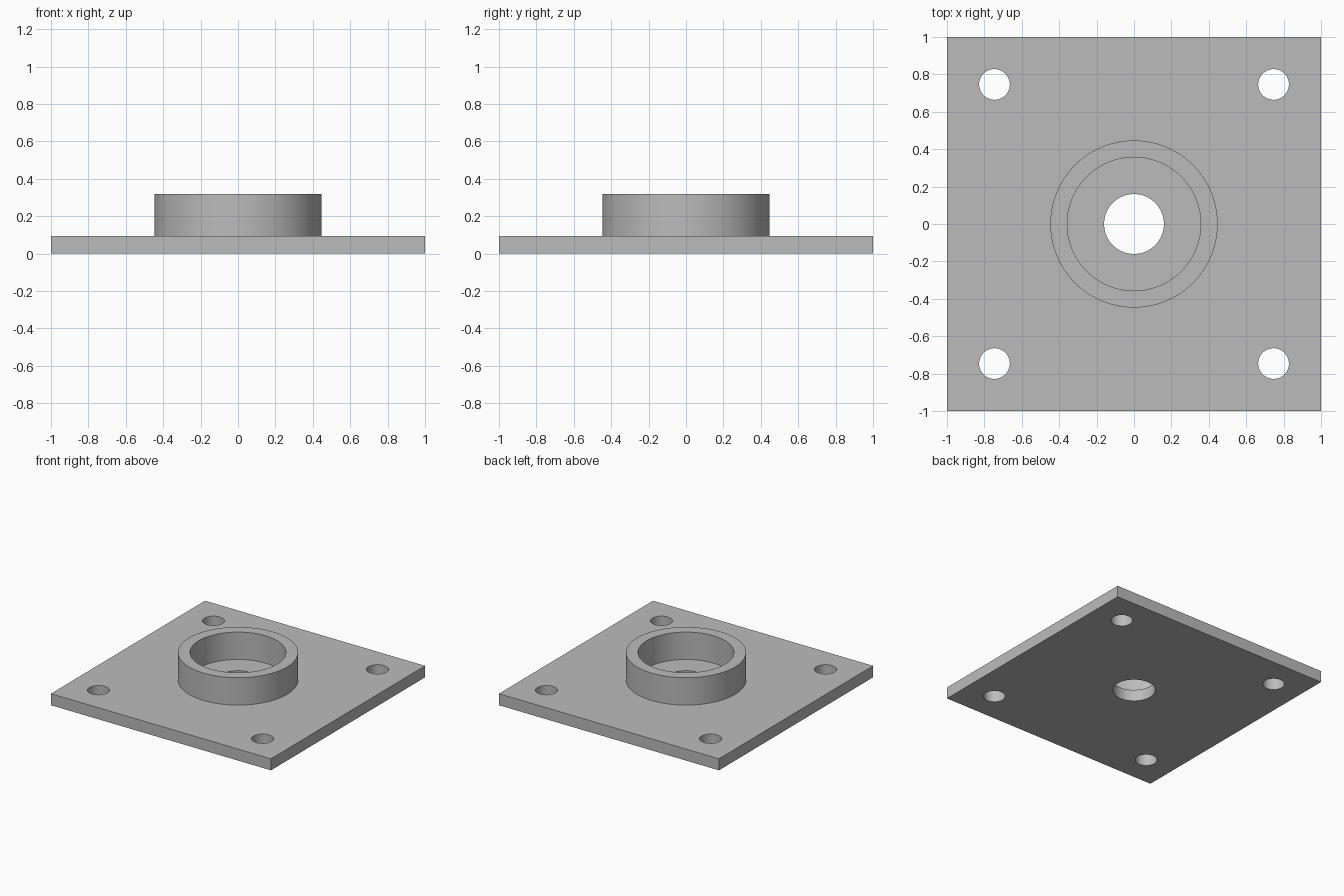
import bpy
import math

PLATE_TOP = 0.095
RING_TOP = 0.32

default = bpy.data.objects.get("Cube")
if default:
    bpy.data.objects.remove(default, do_unlink=True)

# One plain grey for the whole part
grey = bpy.data.materials.new("plain grey")
grey.use_nodes = True
colour = (0.5, 0.5, 0.5, 1)
grey.diffuse_color = colour
grey.node_tree.nodes["Principled BSDF"].inputs["Base Color"].default_value = colour


def cylinder(name, radius, low, high, x=0, y=0, sides=96):
    bpy.ops.mesh.primitive_cylinder_add(
        vertices=sides, radius=radius, depth=high - low, location=(x, y, (low + high) / 2))
    obj = bpy.context.object
    obj.name = name
    return obj


def combine(target, tool, operation):
    mod = target.modifiers.new(tool.name, "BOOLEAN")
    mod.operation = operation
    mod.solver = "EXACT"
    mod.object = tool
    bpy.context.view_layer.objects.active = target
    bpy.ops.object.modifier_apply(modifier=mod.name)
    bpy.data.objects.remove(tool, do_unlink=True)


# Square base plate
bpy.ops.mesh.primitive_cube_add(size=1, location=(0, 0, PLATE_TOP / 2))
flange = bpy.context.object
flange.name = "flange_plate"
flange.scale = (2, 2, PLATE_TOP)
bpy.ops.object.transform_apply(location=True, rotation=False, scale=True)

# Raised collar, hollow down to the plate's upper face
collar = cylinder("collar", 0.447, PLATE_TOP / 2, RING_TOP)
combine(collar, cylinder("collar_bore", 0.357, PLATE_TOP, 1), "DIFFERENCE")
combine(flange, collar, "UNION")

# Centre hole and four corner bolt holes
combine(flange, cylinder("centre_hole", 0.16, -1, 1), "DIFFERENCE")
for x in (-1, 1):
    for y in (-1, 1):
        hole = cylinder("bolt_hole", 0.082, -1, 1, x * 0.746, y * 0.746, 64)
        combine(flange, hole, "DIFFERENCE")

# Smooth round walls, sharp rims
flange.data.materials.clear()
flange.data.materials.append(grey)
bpy.ops.object.select_all(action="DESELECT")
flange.select_set(True)
bpy.context.view_layer.objects.active = flange
bpy.ops.object.shade_smooth_by_angle(angle=math.radians(30))
